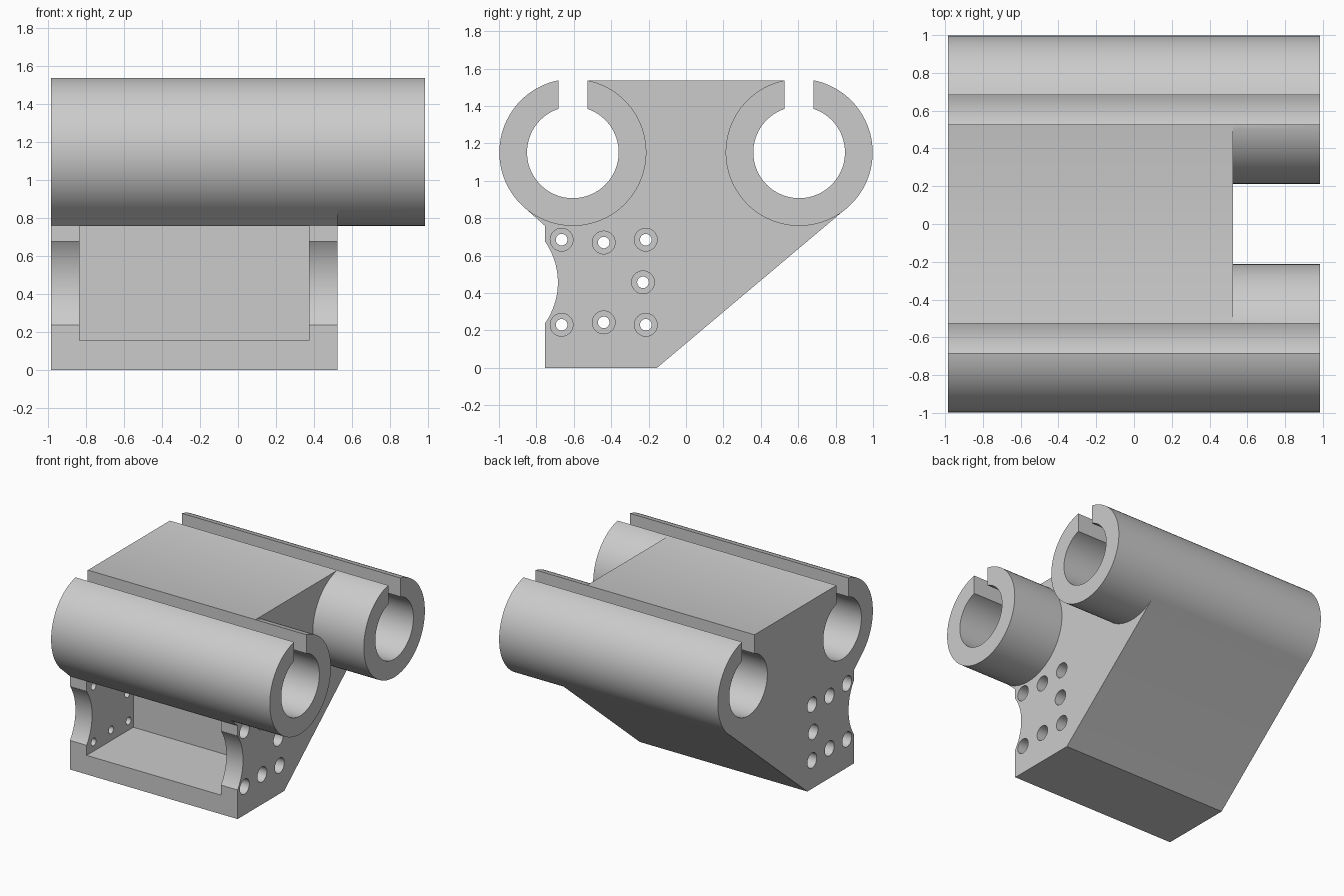
import bpy, bmesh, math

cube = bpy.data.objects.get("Cube")
if cube:
    bpy.data.objects.remove(cube, do_unlink=True)

grey = bpy.data.materials.new("light_grey")
grey.use_nodes = True
colour = (0.6, 0.6, 0.6, 1)
grey.diffuse_color = colour
grey.node_tree.nodes["Principled BSDF"].inputs["Base Color"].default_value = colour

LEFT, STEP, RIGHT = -0.985, 0.525, 0.985    # ends of block and tubes along x
TUBE_Y, TUBE_Z, TUBE_R, BORE_R = 0.605, 1.152, 0.393, 0.245
TOP = 1.536
WALL = 0.15
MARGIN = 0.1


def prism(name, outline, x0, x1):
    """Extrude a (y, z) outline along x."""
    bm = bmesh.new()
    face = bm.faces.new([bm.verts.new((x0, y, z)) for y, z in outline])
    new = bmesh.ops.extrude_face_region(bm, geom=[face])["geom"]
    bmesh.ops.translate(bm, vec=(x1 - x0, 0, 0),
                        verts=[v for v in new if isinstance(v, bmesh.types.BMVert)])
    bmesh.ops.recalc_face_normals(bm, faces=bm.faces)
    mesh = bpy.data.meshes.new(name)
    bm.to_mesh(mesh)
    bm.free()
    mesh.materials.append(grey)
    obj = bpy.data.objects.new(name, mesh)
    bpy.context.collection.objects.link(obj)
    return obj


def rod(name, y, z, r, x0, x1, sides=96):
    ring = [math.tau * i / sides for i in range(sides)]
    return prism(name, [(y + r * math.cos(a), z + r * math.sin(a)) for a in ring], x0, x1)


def box(name, y0, y1, z0, z1, x0, x1):
    return prism(name, [(y0, z0), (y1, z0), (y1, z1), (y0, z1)], x0, x1)


def combine(target, tool, operation):
    """Apply a boolean and discard the tool."""
    tool.hide_render = True
    mod = target.modifiers.new("cut", "BOOLEAN")
    mod.operation = operation
    mod.solver = "EXACT"
    mod.object = tool
    bpy.context.view_layer.objects.active = target
    bpy.ops.object.modifier_apply(modifier=mod.name)
    bpy.data.objects.remove(tool, do_unlink=True)


# Central block with sloping back
body = prism("twin_rod_bracket", [
    (-0.755, 0), (-0.155, 0), (0.857, 0.852), (TUBE_Y, TUBE_Z), (TUBE_Y, TOP),
    (-TUBE_Y, TOP), (-TUBE_Y, TUBE_Z), (-0.867, 0.86), (-0.755, 0.76)], LEFT, STEP)

# Two long tubes
for side in (-1, 1):
    combine(body, rod("tube", side * TUBE_Y, TUBE_Z, TUBE_R, LEFT, RIGHT), "UNION")

# Bores and the slots that open them at the top
for side in (-1, 1):
    y = side * TUBE_Y
    ends = (LEFT - MARGIN, RIGHT + MARGIN)
    combine(body, rod("bore", y, TUBE_Z, BORE_R, *ends), "DIFFERENCE")
    combine(body, box("slot", y - 0.078, y + 0.078, TUBE_Z, 1.7, *ends), "DIFFERENCE")

# Pocket in the front
combine(body, box("pocket", -0.9, -0.155, 0.155, 0.758, LEFT + WALL, STEP - WALL), "DIFFERENCE")

# Rounded notch in the front of both side walls
combine(body, rod("notch", -1.067, 0.457, 0.382, LEFT - MARGIN, STEP + MARGIN), "DIFFERENCE")

# Counterbored screw holes through both side walls
holes = [(-0.665, 0.685), (-0.44, 0.67), (-0.215, 0.685), (-0.23, 0.457),
         (-0.215, 0.23), (-0.44, 0.243), (-0.665, 0.23)]
DEPTH = 0.1
for y, z in holes:
    for name, r, x0, x1 in (
            ("screw_hole", 0.031, LEFT - MARGIN, STEP + MARGIN),
            ("left_counterbore", 0.061, LEFT - MARGIN, LEFT + DEPTH),
            ("right_counterbore", 0.061, STEP - DEPTH, STEP + MARGIN)):
        combine(body, rod(name, y, z, r, x0, x1, 32), "DIFFERENCE")

# Smooth curved walls, crisp edges
bpy.ops.object.select_all(action="DESELECT")
body.select_set(True)
bpy.context.view_layer.objects.active = body
bpy.ops.object.shade_smooth_by_angle(angle=math.radians(25))
